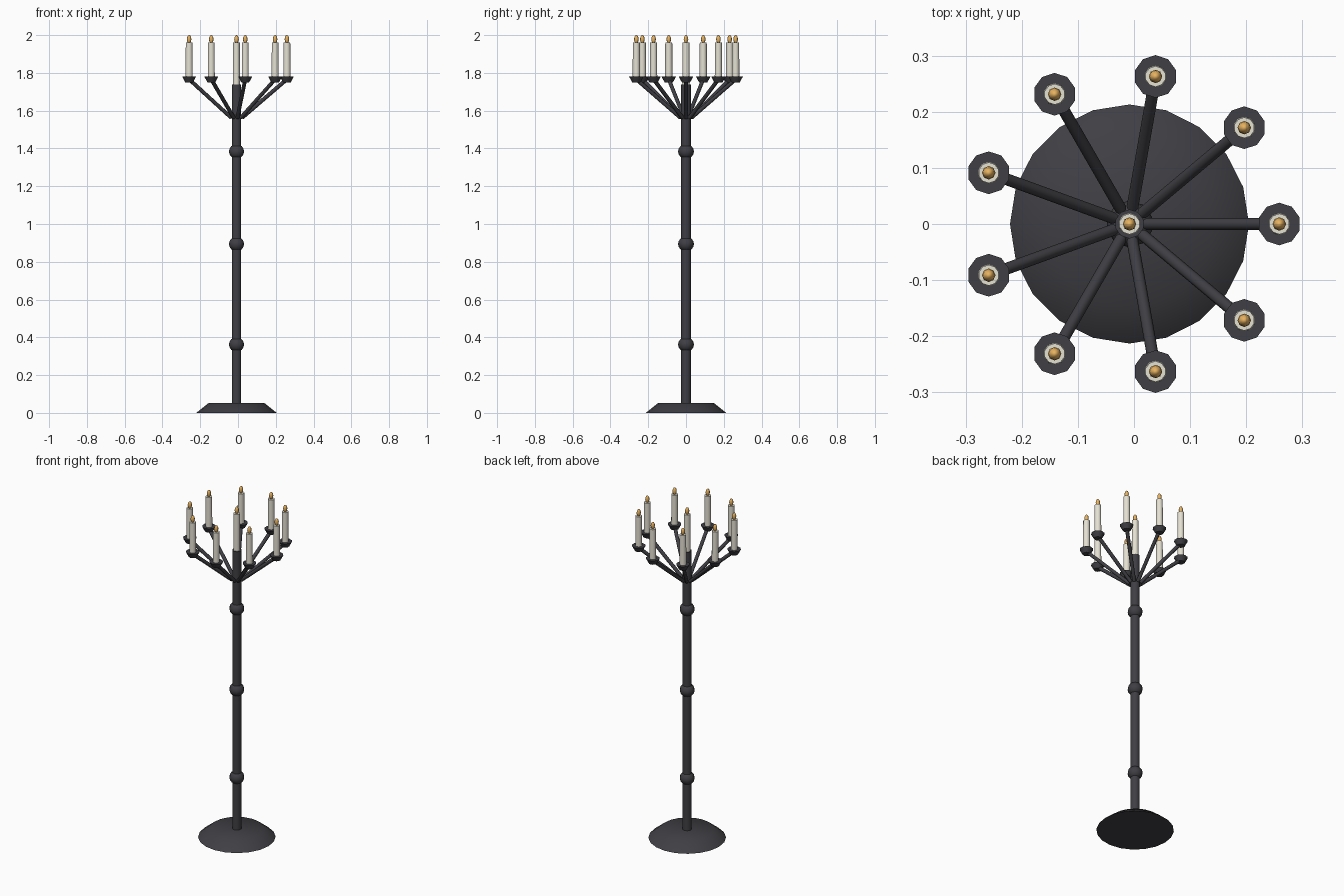
import bpy
from math import sin, cos, radians, pi
from mathutils import Vector

if "Cube" in bpy.data.objects:
    bpy.data.objects.remove(bpy.data.objects["Cube"])

CX = -0.008  # stem axis


def material(name, rgb):
    m = bpy.data.materials.new(name)
    m.diffuse_color = (*rgb, 1)
    m.use_nodes = True
    m.node_tree.nodes["Principled BSDF"].inputs["Base Color"].default_value = m.diffuse_color
    return m


iron = material("iron", (0.05, 0.05, 0.058))
wax = material("wax", (0.78, 0.75, 0.65))
fire = material("fire", (0.80, 0.45, 0.12))


def finish(name, mat, angle=50):
    ob = bpy.context.object
    ob.name = name
    ob.data.materials.append(mat)
    bpy.ops.object.shade_smooth_by_angle(angle=radians(angle))
    return ob


def cone(name, x, y, z0, z1, r0, r1, sides, mat):
    bpy.ops.mesh.primitive_cone_add(vertices=sides, radius1=r0, radius2=r1,
                                    depth=z1 - z0, location=(x, y, (z0 + z1) / 2))
    return finish(name, mat)


def ball(name, x, y, z, r, h, segs, rings, mat):
    bpy.ops.mesh.primitive_uv_sphere_add(segments=segs, ring_count=rings, radius=1,
                                         location=(x, y, z))
    bpy.context.object.scale = (r, r, h)
    return finish(name, mat, 60)


def rod(name, a, b, r, sides, mat):
    a, b = Vector(a), Vector(b)
    d = b - a
    bpy.ops.mesh.primitive_cylinder_add(vertices=sides, radius=r, depth=d.length,
                                        location=(a + b) / 2,
                                        rotation=d.to_track_quat('Z', 'Y').to_euler())
    return finish(name, mat)


def candle(tag, x, y, z0):
    cone("candle_" + tag, x, y, z0, 1.96, 0.0195, 0.0185, 10, wax)
    ball("flame_" + tag, x, y, 1.978, 0.012, 0.022, 8, 6, fire)


# Foot, stem and knobs
cone("base", CX, 0, 0, 0.052, 0.213, 0.148, 20, iron)
cone("stem", CX, 0, 0.045, 1.738, 0.026, 0.026, 10, iron)
for i, z in enumerate((0.362, 0.894, 1.384)):
    ball(f"knob_{i + 1}", CX, 0, z, 0.042, 0.039, 10, 8, iron)

# Centre candle stands straight on the stem
candle("centre", CX, 0, 1.735)

# Nine arms, each with a cup and a candle
for i in range(9):
    a = 2 * pi * i / 9
    c, s = cos(a), sin(a)
    x, y = CX + 0.267 * c, 0.267 * s
    rod(f"arm_{i + 1}", (CX + 0.03 * c, 0.03 * s, 1.563),
        (CX + 0.262 * c, 0.262 * s, 1.762), 0.0105, 8, iron)
    cone(f"cup_{i + 1}", x, y, 1.75, 1.78, 0.022, 0.038, 10, iron)
    candle(str(i + 1), x, y, 1.775)
